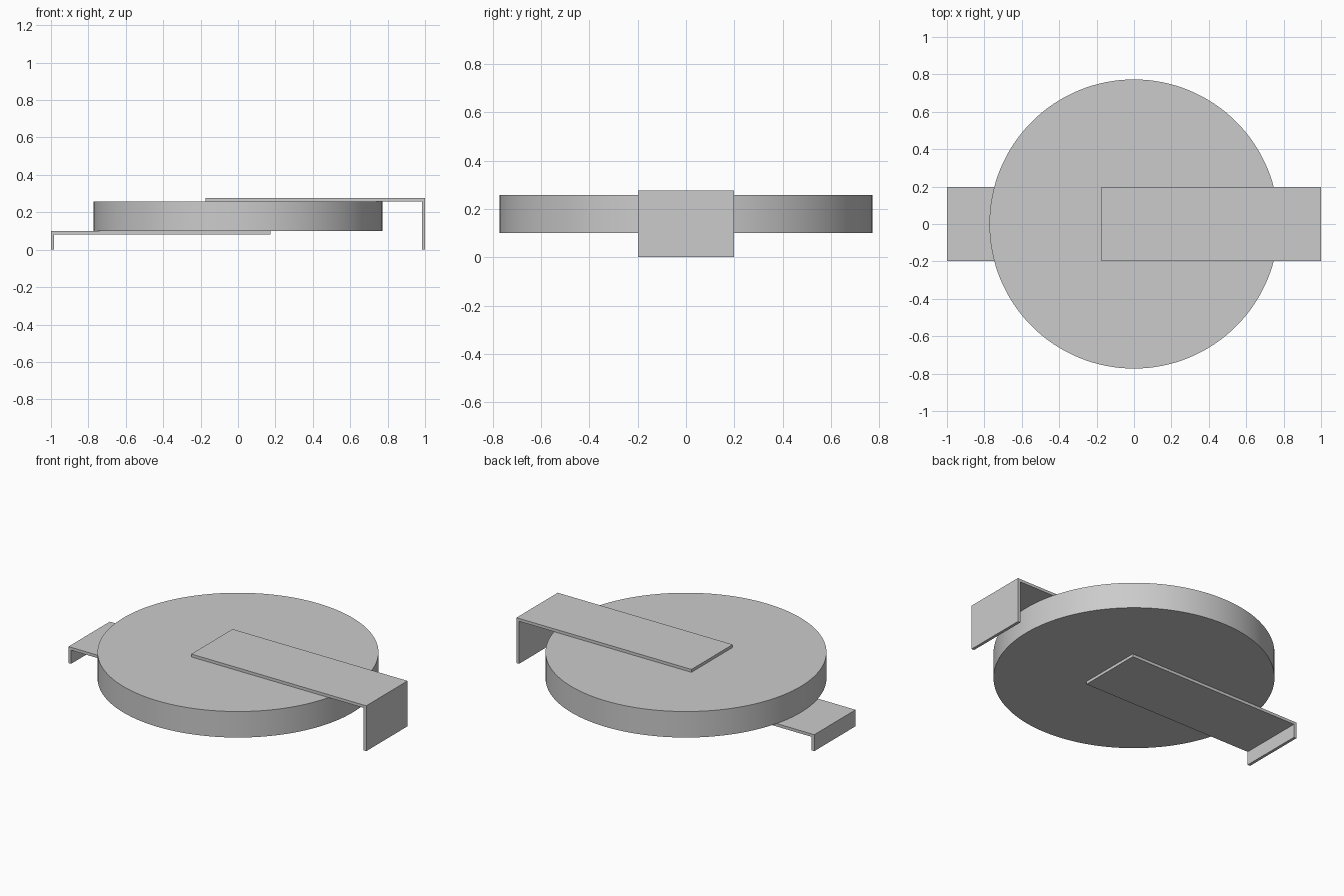
import bpy
import bmesh

cube = bpy.data.objects.get("Cube")
if cube:
    bpy.data.objects.remove(cube, do_unlink=True)

# Single plain grey
grey = bpy.data.materials.new("plain_grey")
grey.use_nodes = True
colour = (0.6, 0.6, 0.6, 1)
grey.diffuse_color = colour
grey.node_tree.nodes["Principled BSDF"].inputs["Base Color"].default_value = colour

HALF_WIDTH = 0.198
THICK = 0.0175
DISC_BOTTOM, DISC_TOP = 0.1, 0.258
RADIUS = 0.773


def bent_tab(name, profile):
    """Extrude an L-shaped x/z profile across the strip width."""
    bm = bmesh.new()
    face = bm.faces.new([bm.verts.new((x, -HALF_WIDTH, z)) for x, z in profile])
    grown = bmesh.ops.extrude_face_region(bm, geom=[face])
    verts = [v for v in grown["geom"] if isinstance(v, bmesh.types.BMVert)]
    bmesh.ops.translate(bm, verts=verts, vec=(0, 2 * HALF_WIDTH, 0))
    bmesh.ops.recalc_face_normals(bm, faces=bm.faces)
    mesh = bpy.data.meshes.new(name)
    bm.to_mesh(mesh)
    bm.free()
    mesh.materials.append(grey)
    obj = bpy.data.objects.new(name, mesh)
    bpy.context.collection.objects.link(obj)


def tab_profile(inner, outer, top):
    """Flat strip from inner to outer, with a leg down to the ground."""
    leg = outer - THICK if outer > 0 else outer + THICK
    under = top - THICK
    return [(inner, under), (inner, top), (outer, top),
            (outer, 0), (leg, 0), (leg, under)]


# Round cell body
bpy.ops.mesh.primitive_cylinder_add(
    vertices=128, radius=RADIUS, depth=DISC_TOP - DISC_BOTTOM,
    location=(0, 0, (DISC_TOP + DISC_BOTTOM) / 2))
disc = bpy.context.object
disc.name = "disc_body"
disc.data.materials.append(grey)
bpy.ops.object.shade_smooth_by_angle()

# Contact strips, one above and one below the disc
bent_tab("upper_tab", tab_profile(-0.175, 1.0, DISC_TOP + THICK))
bent_tab("lower_tab", tab_profile(0.175, -1.0, DISC_BOTTOM))
